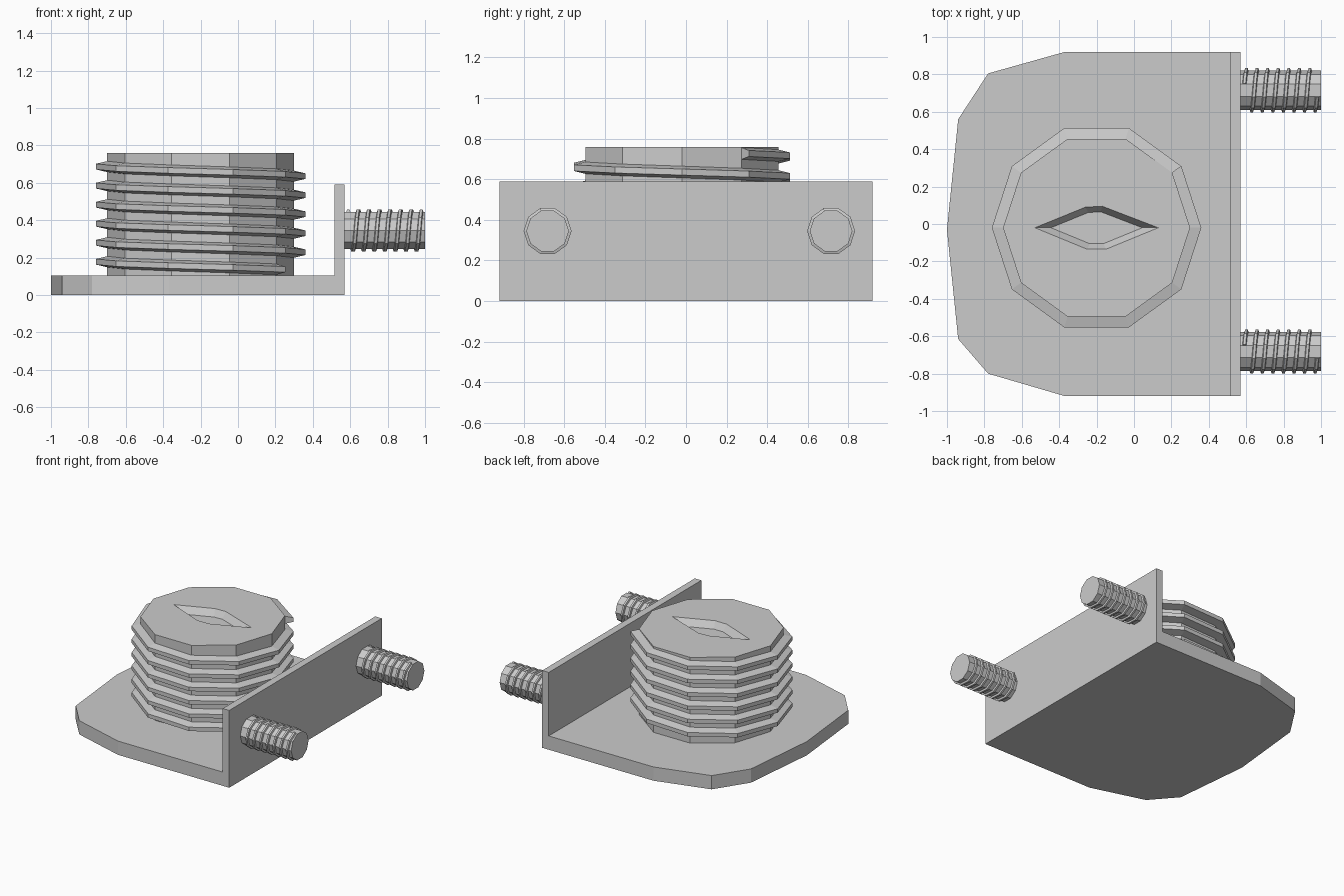
import bpy, bmesh, math
from mathutils import Matrix, Vector

cube = bpy.data.objects.get("Cube")
if cube:
    bpy.data.objects.remove(cube, do_unlink=True)

SIDES = 10
STEP = 2 * math.pi / SIDES

grey = bpy.data.materials.new("plain_grey")
grey.use_nodes = True
grey.diffuse_color = (0.6, 0.6, 0.6, 1)
grey.node_tree.nodes["Principled BSDF"].inputs["Base Color"].default_value = (0.6, 0.6, 0.6, 1)


def finish(name, bm, matrix=Matrix()):
    """Turn a bmesh into a named, coloured object."""
    bmesh.ops.transform(bm, matrix=matrix, verts=bm.verts)
    bmesh.ops.recalc_face_normals(bm, faces=bm.faces)
    mesh = bpy.data.meshes.new(name)
    bm.to_mesh(mesh)
    bm.free()
    mesh.materials.append(grey)
    obj = bpy.data.objects.new(name, mesh)
    bpy.context.collection.objects.link(obj)
    return obj


def loft(rings):
    """Skin a list of closed rings and cap both ends."""
    bm = bmesh.new()
    loops = [[bm.verts.new(p) for p in ring] for ring in rings]
    n = len(loops[0])
    for a, b in zip(loops, loops[1:]):
        for i in range(n):
            j = (i + 1) % n
            bm.faces.new((a[i], a[j], b[j], b[i]))
    bm.faces.new(loops[0])
    bm.faces.new(loops[-1])
    return bm


def polygon(radius, z):
    return [(radius * math.cos(i * STEP), radius * math.sin(i * STEP), z) for i in range(SIDES)]


def thread(core, crest, root_half, crest_half, first, steps, z0, z1):
    """Left-handed ridge winding up the z axis."""
    root = core - 0.004
    section = ((root, -root_half), (crest, -crest_half), (crest, crest_half), (root, root_half))
    rings = []
    for i in range(steps + 1):
        a = (first - i) * STEP
        z = z0 + (z1 - z0) * i / steps
        rings.append([(r * math.cos(a), r * math.sin(a), z + h) for r, h in section])
    return loft(rings)


# L-shaped bracket: rounded plate with an upright wall along one edge
outline = [(0.57, -0.92), (0.57, 0.92), (-0.37, 0.92), (-0.78, 0.805), (-0.94, 0.56),
           (-1.0, -0.03), (-0.94, -0.615), (-0.78, -0.8), (-0.37, -0.92)]
bm = loft([[(x, y, z) for x, y in outline] for z in (0, 0.105)])
bmesh.ops.bisect_plane(bm, geom=bm.verts[:] + bm.edges[:] + bm.faces[:],
                       plane_co=(0.515, 0, 0), plane_no=(1, 0, 0))
bmesh.ops.recalc_face_normals(bm, faces=bm.faces)
strip = [f for f in bm.faces if f.normal.z > 0.9 and f.calc_center_median().x > 0.515]
lifted = bmesh.ops.extrude_face_region(bm, geom=strip)["geom"]
bmesh.ops.delete(bm, geom=strip, context='FACES_ONLY')
bmesh.ops.translate(bm, vec=(0, 0, 0.485),
                    verts=[v for v in lifted if isinstance(v, bmesh.types.BMVert)])
finish("bracket", bm)

# Large drum with its winding ridge
place = Matrix.Translation((-0.2, -0.02, 0))
drum = finish("drum", loft([polygon(0.5, 0.105), polygon(0.5, 0.76)]), place)
finish("drum_thread", thread(0.5, 0.56, 0.03, 0.015, -1, 58, 0.137, 0.727), place)

# Lens-shaped recess in the drum top, with tapered sides
lens = [(-0.33, 0), (-0.06, 0.11), (0.03, 0.115), (0.33, 0), (0.05, -0.115), (-0.05, -0.115)]
rings = [[(x * s, y * s, z) for x, y in lens] for s, z in ((0.74, 0.71), (1.052, 0.77))]
cutter = finish("recess_cutter", loft(rings), place)
cutter.hide_render = True
cut = drum.modifiers.new("recess", 'BOOLEAN')
cut.operation = 'DIFFERENCE'
cut.solver = 'EXACT'
cut.object = cutter
bpy.context.view_layer.objects.active = drum
bpy.ops.object.modifier_apply(modifier=cut.name)
bpy.data.objects.remove(cutter, do_unlink=True)

# Two threaded studs sticking out of the wall along +x
turn = Matrix(((0, 0, 1, 0), (1, 0, 0, 0), (0, 1, 0, 0), (0, 0, 0, 1)))
for side, y in (("back", 0.715), ("front", -0.682)):
    place = Matrix.Translation((0, y, 0.345)) @ turn
    finish(side + "_stud", loft([polygon(0.105, 0.56), polygon(0.105, 1.0)]), place)
    finish(side + "_stud_thread",
           thread(0.105, 0.118, 0.012, 0.007, 2, 69, 0.59, 0.98), place)
